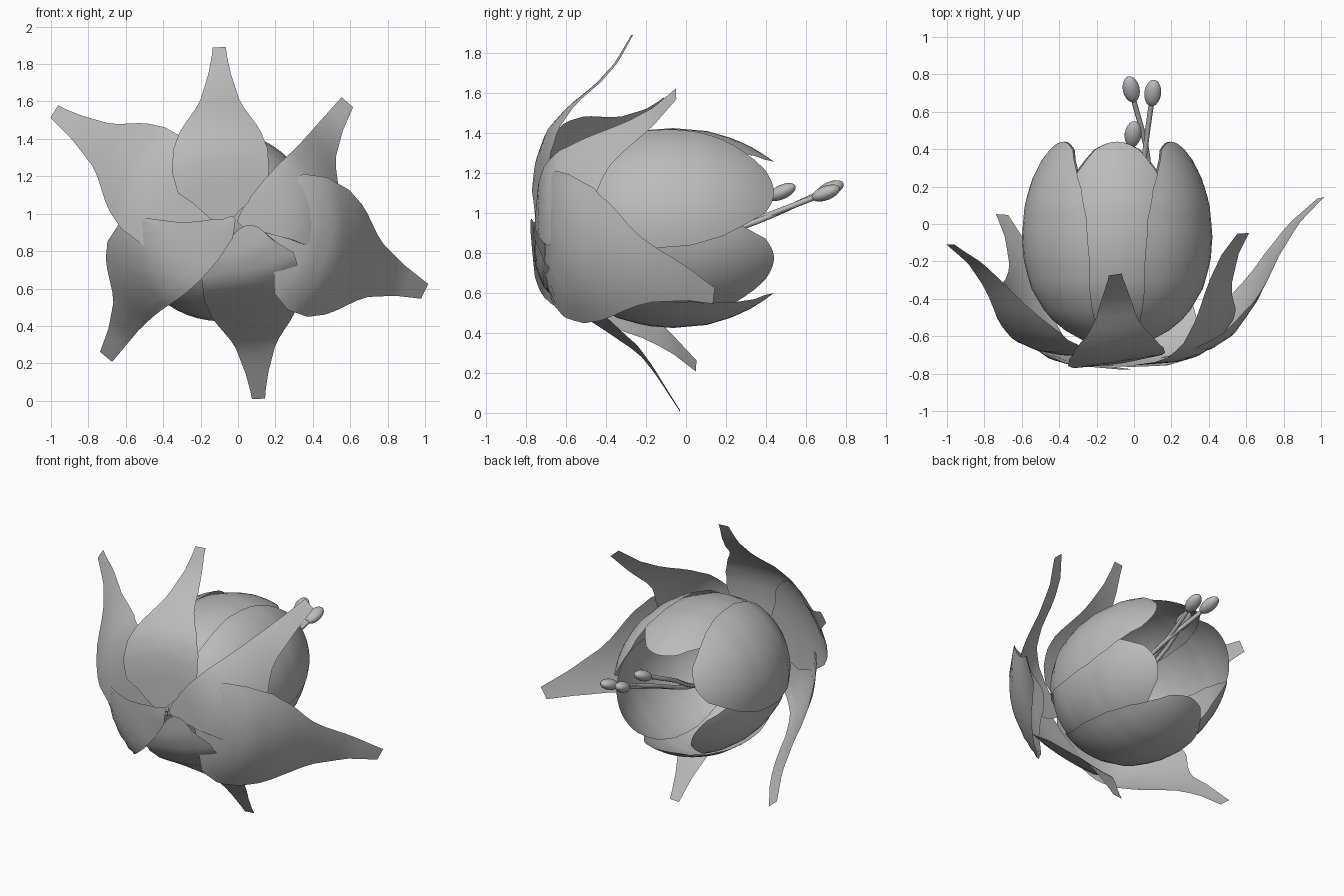
import bpy, bmesh, math
from mathutils import Vector

cube = bpy.data.objects.get("Cube")
if cube:
    bpy.data.objects.remove(cube)

mat = bpy.data.materials.new("plain_grey")
mat.use_nodes = True
GREY = (0.5, 0.5, 0.5, 1)
mat.diffuse_color = GREY
mat.node_tree.nodes["Principled BSDF"].inputs["Base Color"].default_value = GREY


def finish(obj):
    obj.data.materials.append(mat)
    bpy.ops.object.select_all(action="DESELECT")
    obj.select_set(True)
    bpy.context.view_layer.objects.active = obj
    bpy.ops.object.shade_smooth_by_angle(angle=math.radians(50))


def lerp_keys(keys, t):
    for (a, va), (b, vb) in zip(keys, keys[1:]):
        if t <= b:
            return va + (vb - va) * (t - a) / (b - a)
    return vb + (vb - va) * (t - b) / (b - a)


def sheet(name, surface, rows, cols):
    """Curved sheet from surface(t, v), t in 0..1 and v in -1..1."""
    bm = bmesh.new()
    grid = [[bm.verts.new(surface(i / rows, 2 * j / cols - 1)) for j in range(cols + 1)]
            for i in range(rows + 1)]
    for r0, r1 in zip(grid, grid[1:]):
        for j in range(cols):
            bm.faces.new((r0[j], r0[j + 1], r1[j + 1], r1[j]))
    mesh = bpy.data.meshes.new(name)
    bm.to_mesh(mesh)
    bm.free()
    obj = bpy.data.objects.new(name, mesh)
    bpy.context.collection.objects.link(obj)
    finish(obj)


# Outer petals: pointed outlines laid on a cupped bowl whose rim bends outwards
HUB = Vector((-0.05, 0.93))
FRONT = -0.78
OUTLINE = [(0, .45), (.1, .88), (.25, 1), (.4, .97), (.52, .82), (.68, .42), (.85, .23), (1, .12)]
CUPPED = [(0, 0), (.3, .03), (.42, .07), (.53, .16), (.64, .36), (.75, .64), (.86, .84), (1, 1)]
OPEN = [(0, 0), (.2, .02), (.32, .08), (.43, .24), (.52, .44), (.68, .72), (.78, .82), (1, 1)]


def outer_petal(name, base, tip, left, right, bowl, lift, skew=0, wrap=1, lean=0):
    b, e = Vector(base), Vector((tip[0], tip[2]))
    along = e - b
    side = Vector((along.y, -along.x)).normalized()
    reach = (e - HUB).length

    def surface(t, v):
        w = max(lerp_keys(OUTLINE, t) * (right if v > 0 else left), 0.035)
        s = t + 0.1 * v * v * (1 - t) ** 3 + skew * v * (1 - t)
        spine = b + along * s
        p = spine + side * v * w
        r = (spine + side * v * w * wrap - HUB).length / reach
        y = FRONT + lift + (tip[1] - FRONT - lift) * lerp_keys(bowl, r)
        return (p.x, y + lean * v * w / right, p.y)

    sheet(name, surface, 20, 12)


outer_petal("outer_petal_top", (-.09, .95), (-.1, -.27, 1.89), .26, .26, CUPPED, .03, wrap=.8, lean=.04)
outer_petal("outer_petal_upper_right", (-.12, 1.0), (-.98, -.11, 1.55), .35, .25, CUPPED, .06, .08)
outer_petal("outer_petal_upper_left", (.0, .95), (.58, -.05, 1.6), .05, .39, CUPPED, .02)
outer_petal("outer_petal_lower_left", (.14, 1.0), (1, .14, .59), .32, .41, CUPPED, .05, .08)
outer_petal("outer_petal_bottom", (.06, .94), (.11, -.03, .01), .26, .27, OPEN, .01, wrap=.5)
outer_petal("outer_petal_lower_right", (-.08, .97), (-.7, .05, .23), .12, .41, CUPPED, 0, .14)

# Inner cup of six overlapping petals around the y axis
CUP_X, CUP_Z = -0.09, 0.935
CUP = [(0, .03), (.05, .18), (.1, .28), (.17, .375), (.3, .46), (.43, .5), (.55, .51),
       (.7, .495), (.82, .455), (.92, .4), (1, .335)]
SPREAD = [(0, 38), (.43, 43), (.65, 41), (.8, 36), (.92, 28), (1, 20)]


def inner_petal(index):
    centre = math.radians(30 + 60 * index)
    scale = 1.0 if index % 2 == 0 else 0.96

    def surface(t, v):
        a = centre + v * math.radians(lerp_keys(SPREAD, t))
        s = t * (1 - 0.04 * v * v * t)
        r = lerp_keys(CUP, s) * scale
        return (CUP_X + r * math.cos(a), -0.68 + 1.12 * s, CUP_Z + r * math.sin(a))

    sheet("inner_petal_%d" % (index + 1), surface, 20, 12)


for i in range(6):
    inner_petal(i)


# Stamens: thin curved stalks with oval heads
def stamen(n, bend, head):
    path = [Vector((-.05, -.72, .92)), Vector((.02, -.25, .78)), Vector(bend), Vector(head)]
    curve = bpy.data.curves.new("stalk", "CURVE")
    curve.dimensions = "3D"
    curve.bevel_depth = 0.014
    curve.bevel_resolution = 2
    curve.resolution_u = 6
    spline = curve.splines.new("BEZIER")
    spline.bezier_points.add(len(path) - 1)
    for point, co in zip(spline.bezier_points, path):
        point.co = co
        point.handle_left_type = point.handle_right_type = "AUTO"
    temp = bpy.data.objects.new("stalk_curve", curve)
    bpy.context.collection.objects.link(temp)
    bpy.context.view_layer.update()
    mesh = bpy.data.meshes.new_from_object(temp.evaluated_get(bpy.context.evaluated_depsgraph_get()))
    bpy.data.objects.remove(temp)
    stalk = bpy.data.objects.new("stamen_stalk_%d" % n, mesh)
    bpy.context.collection.objects.link(stalk)
    mesh.materials.clear()
    finish(stalk)

    bpy.ops.mesh.primitive_uv_sphere_add(segments=16, ring_count=10, radius=1, location=head)
    tip = bpy.context.object
    tip.name = "stamen_head_%d" % n
    tip.scale = (.045, .036, .075)
    tip.rotation_euler = (path[3] - path[2]).to_track_quat("Z", "Y").to_euler()
    finish(tip)


stamen(1, (.08, .28, .93), (-.015, .72, 1.12))
stamen(2, (.05, .3, .95), (.1, .70, 1.1))
stamen(3, (-.04, .25, 1.0), (-.005, .48, 1.105))
